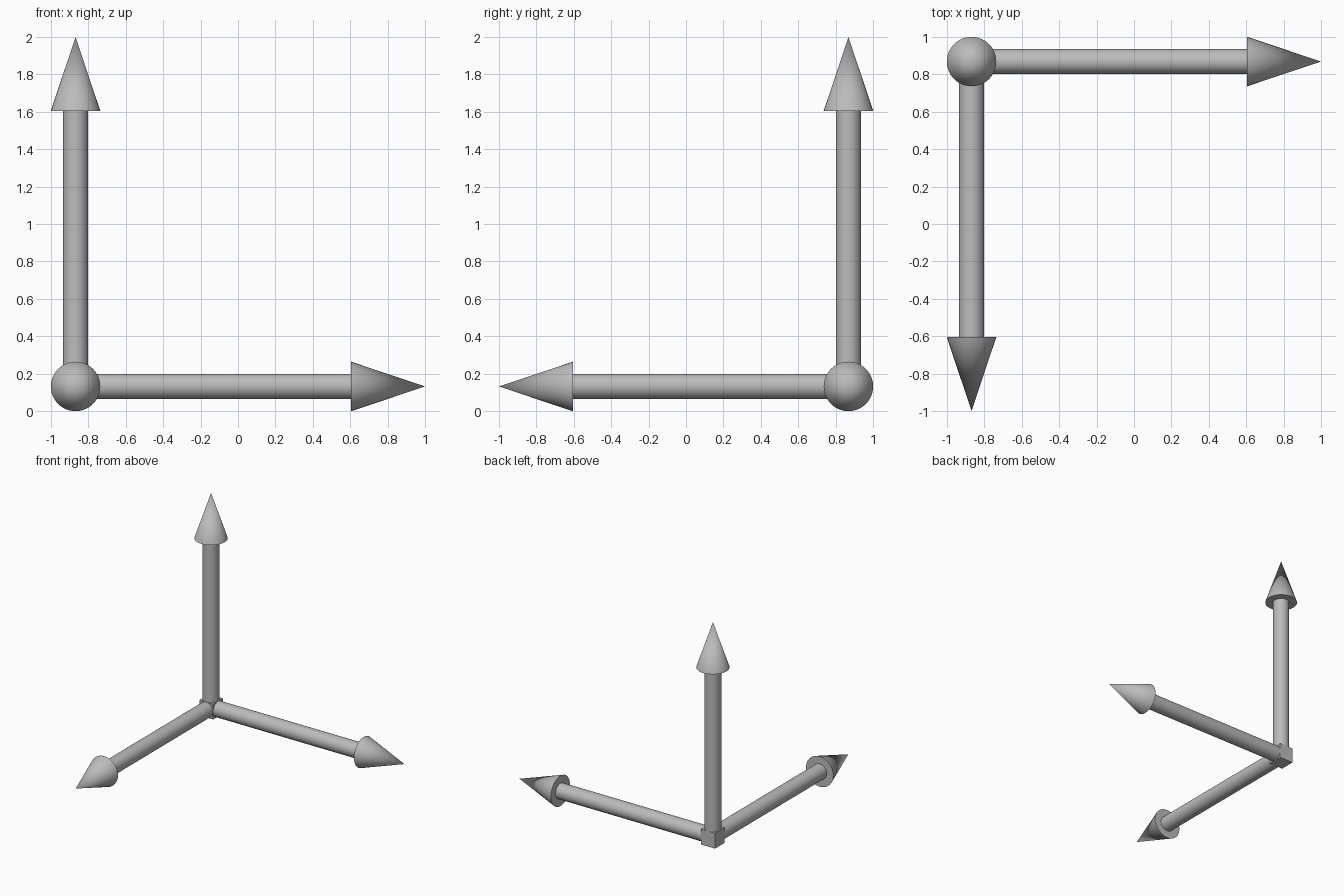
import bpy
import math
from mathutils import Vector

cube = bpy.data.objects.get("Cube")
if cube:
    bpy.data.objects.remove(cube, do_unlink=True)

ORIGIN = Vector((-0.868, 0.868, 0.132))
SHAFT_RADIUS = 0.067
HEAD_RADIUS = 0.132
HEAD_START = 1.473
TIP = 1.868
SIDES = 64

grey = bpy.data.materials.new("plain grey")
grey.use_nodes = True
grey.diffuse_color = (0.5, 0.5, 0.5, 1)
grey.node_tree.nodes["Principled BSDF"].inputs["Base Color"].default_value = (0.5, 0.5, 0.5, 1)


def finish(name):
    obj = bpy.context.object
    obj.name = name
    obj.data.materials.append(grey)
    return obj


def add_arrow(name, direction):
    """Round shaft and cone head pointing away from the corner."""
    direction = Vector(direction)
    turn = direction.to_track_quat("Z", "Y").to_euler()
    bpy.ops.mesh.primitive_cylinder_add(
        vertices=SIDES, radius=SHAFT_RADIUS, depth=HEAD_START,
        location=ORIGIN + direction * HEAD_START / 2, rotation=turn)
    finish(name + "_shaft")
    bpy.ops.object.shade_smooth_by_angle(angle=math.radians(30))
    bpy.ops.mesh.primitive_cone_add(
        vertices=SIDES, radius1=HEAD_RADIUS, radius2=0, depth=TIP - HEAD_START,
        location=ORIGIN + direction * (HEAD_START + TIP) / 2, rotation=turn)
    finish(name + "_head")
    bpy.ops.object.shade_smooth_by_angle(angle=math.radians(30))


# Corner block
bpy.ops.mesh.primitive_cube_add(size=SHAFT_RADIUS * 2, location=ORIGIN)
finish("corner_block")

# Three arrows at right angles
add_arrow("left_arrow", (1, 0, 0))
add_arrow("front_arrow", (0, -1, 0))
add_arrow("up_arrow", (0, 0, 1))
